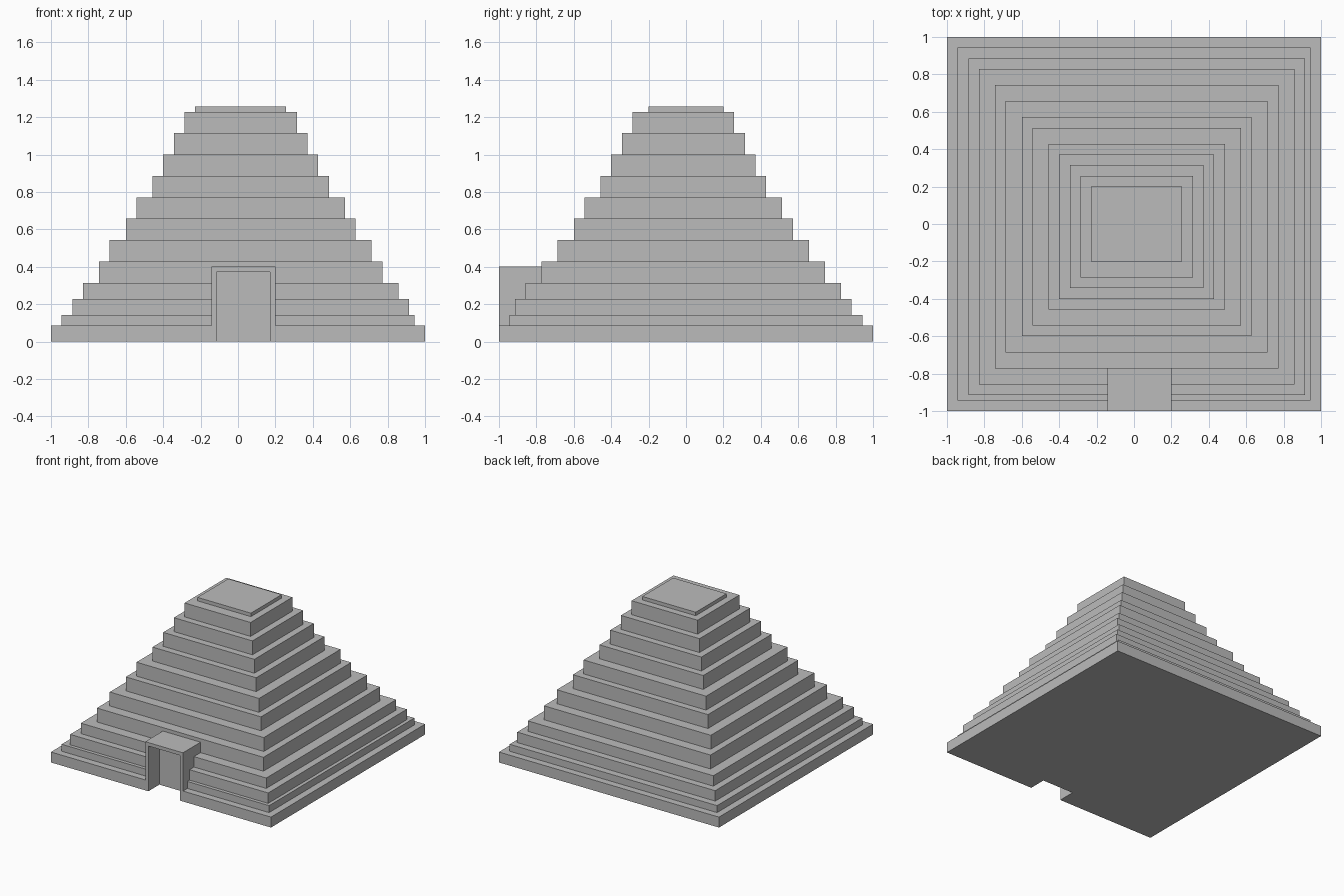
import bpy
import bmesh

cube = bpy.data.objects.get("Cube")
if cube:
    bpy.data.objects.remove(cube, do_unlink=True)

UNIT = 1 / 35  # the whole pyramid is laid out on a grid, 70 cells wide

stone = bpy.data.materials.new("grey stone")
stone.use_nodes = True
stone.diffuse_color = (0.5, 0.5, 0.5, 1)
stone.node_tree.nodes["Principled BSDF"].inputs["Base Color"].default_value = (0.5, 0.5, 0.5, 1)

# Doorway recess: left side, right side and depth line
DOOR_X0, DOOR_X1, DOOR_BACK = -4, 6, -30


def outline(x0, x1, y0, y1, doorway=False):
    """Rectangle, with the doorway notched into its front edge if asked."""
    points = [(x0, y0)]
    if doorway:
        points += [(DOOR_X0, y0), (DOOR_X0, DOOR_BACK),
                   (DOOR_X1, DOOR_BACK), (DOOR_X1, y0)]
    return points + [(x1, y0), (x1, y1), (x0, y1)]


def prism(name, points, z0, z1):
    """Extrude a flat outline upwards into a solid block."""
    bm = bmesh.new()
    base = bm.faces.new([bm.verts.new((x * UNIT, y * UNIT, z0 * UNIT)) for x, y in points])
    extruded = bmesh.ops.extrude_face_region(bm, geom=[base], use_keep_orig=True)["geom"]
    top = [v for v in extruded if isinstance(v, bmesh.types.BMVert)]
    bmesh.ops.translate(bm, verts=top, vec=(0, 0, (z1 - z0) * UNIT))
    bmesh.ops.recalc_face_normals(bm, faces=bm.faces[:])
    mesh = bpy.data.meshes.new(name)
    bm.to_mesh(mesh)
    bm.free()
    mesh.materials.append(stone)
    obj = bpy.data.objects.new(name, mesh)
    bpy.context.collection.objects.link(obj)
    return obj


# Stepped tiers: x range, y range, top height
TIERS = [
    (-35, 35, -35, 35, 3),
    (-33, 33, -33, 33, 5),
    (-31, 32, -32, 31, 8),
    (-29, 30, -30, 29, 11),
    (-26, 27, -27, 26, 15),
    (-24, 25, -24, 23, 19),
    (-21, 22, -21, 20, 23),
    (-19, 20, -19, 18, 27),
    (-16, 17, -16, 15, 31),
    (-14, 15, -14, 13, 35),
    (-12, 13, -12, 11, 39),
    (-10, 11, -10, 9, 43),
    (-8, 9, -7, 7, 44),
]
floor = 0
for number, (x0, x1, y0, y1, height) in enumerate(TIERS, 1):
    name = "top_cap" if number == len(TIERS) else f"tier_{number}"
    prism(name, outline(x0, x1, y0, y1, doorway=y0 < DOOR_BACK), floor, height)
    floor = height

# Entrance porch: walls around the recess, and a flat lintel slab
prism("porch_walls", outline(-5, 7, -35, -27, doorway=True), 3, 13)
prism("porch_lintel", outline(-5, 7, -35, -27), 13, 14)
